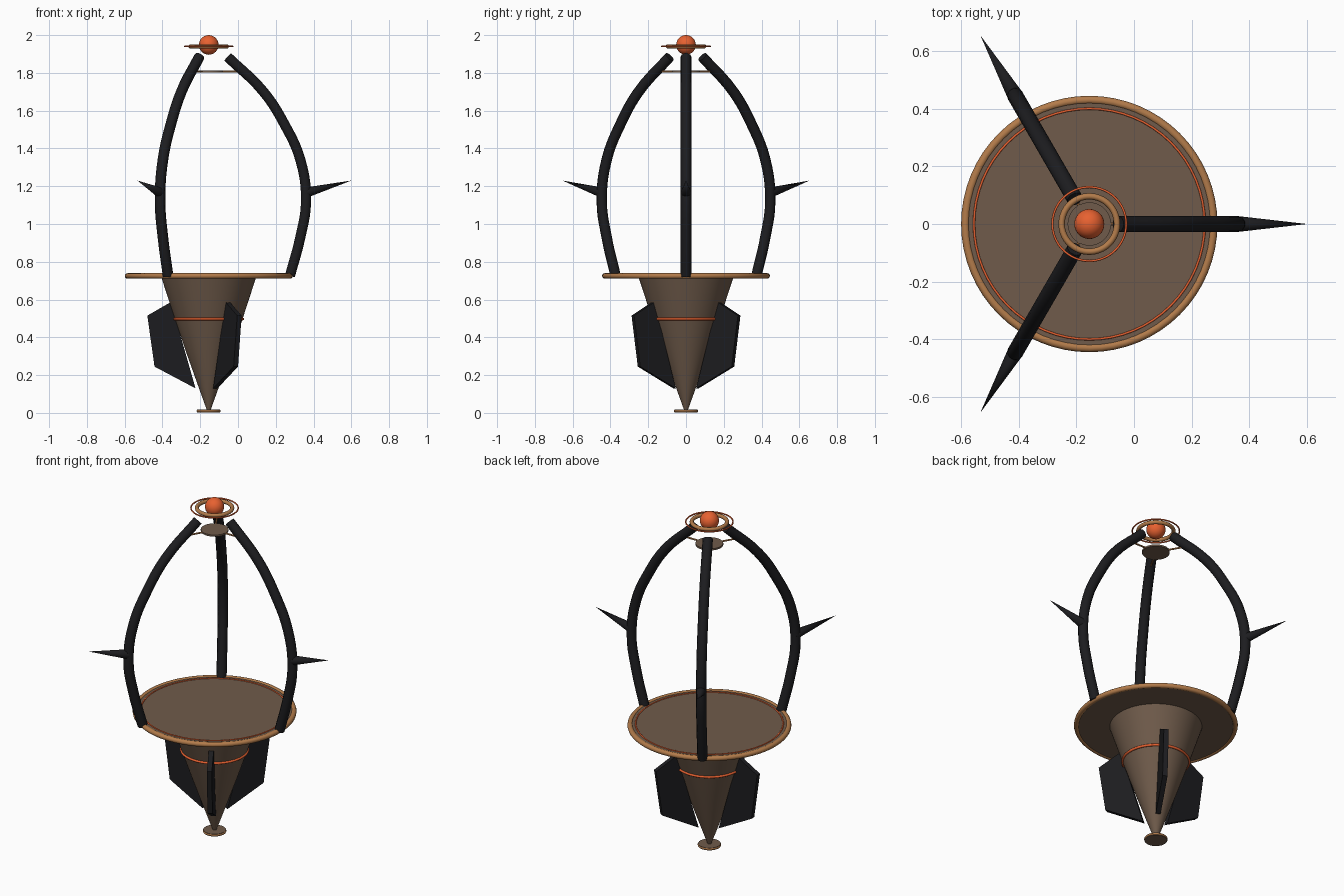
import bpy, bmesh, math
from mathutils import Vector, Matrix

if "Cube" in bpy.data.objects:
    bpy.data.objects.remove(bpy.data.objects["Cube"])

CX = -0.155  # x of the central axis


def mat(name, rgb):
    m = bpy.data.materials.new(name)
    m.diffuse_color = (*rgb, 1)
    m.use_nodes = True
    m.node_tree.nodes["Principled BSDF"].inputs["Base Color"].default_value = m.diffuse_color
    return m


BROWN = mat("brown_shell", (0.16, 0.105, 0.07))
BRONZE = mat("bronze", (0.45, 0.2, 0.07))
ORANGE = mat("orange_glow", (0.8, 0.12, 0.03))
BLACK = mat("black_metal", (0.012, 0.012, 0.014))


def finish(name, material, angle=40):
    ob = bpy.context.object
    ob.name = name
    ob.data.materials.append(material)
    bpy.ops.object.shade_smooth_by_angle(angle=math.radians(angle))
    return ob


def from_bmesh(name, bm, material, angle=40):
    bmesh.ops.recalc_face_normals(bm, faces=bm.faces[:])
    me = bpy.data.meshes.new(name)
    bm.to_mesh(me)
    bm.free()
    ob = bpy.data.objects.new(name, me)
    bpy.context.collection.objects.link(ob)
    bpy.ops.object.select_all(action='DESELECT')
    bpy.context.view_layer.objects.active = ob
    ob.select_set(True)
    return finish(name, material, angle)


def ring(name, R, r, z, material):
    bpy.ops.mesh.primitive_torus_add(major_radius=R, minor_radius=r, major_segments=64,
                                     minor_segments=12, location=(CX, 0, z))
    return finish(name, material, 60)


def disc(name, r, z0, z1, material):
    bpy.ops.mesh.primitive_cylinder_add(vertices=64, radius=r, depth=z1 - z0,
                                        location=(CX, 0, (z0 + z1) / 2))
    return finish(name, material)


def rod(name, a, b, r0, r1, material, sides=16):
    a, b = Vector(a), Vector(b)
    d = b - a
    bpy.ops.mesh.primitive_cone_add(vertices=sides, radius1=r0, radius2=r1, depth=d.length,
                                    location=(a + b) / 2,
                                    rotation=d.to_track_quat('Z', 'Y').to_euler())
    return finish(name, material)


def polar(r, z, deg):
    a = math.radians(deg)
    return Vector((CX + r * math.cos(a), r * math.sin(a), z))


def lathe(name, profile, material, seg=64):
    bm = bmesh.new()
    vs = [bm.verts.new((r, 0, z)) for r, z in profile]
    es = [bm.edges.new(p) for p in zip(vs, vs[1:])]
    bmesh.ops.spin(bm, geom=vs + es, axis=(0, 0, 1), cent=(0, 0, 0),
                   angle=math.tau, steps=seg)
    bmesh.ops.remove_doubles(bm, verts=bm.verts[:], dist=1e-5)
    bm.transform(Matrix.Translation((CX, 0, 0)))
    return from_bmesh(name, bm, material)


# Lower body: pointed hull, foot, plate and trim
lathe("lower_cone", [(0, 0.015), (0.01, 0.015), (0.055, 0.14), (0.119, 0.32), (0.18, 0.5),
                     (0.25, 0.715), (0, 0.715)], BROWN)
disc("foot_disc", 0.061, 0.003, 0.017, BROWN)
ring("foot_trim", 0.058, 0.006, 0.01, BRONZE)
disc("plate", 0.425, 0.715, 0.734, BROWN)
ring("plate_rim", 0.43, 0.0145, 0.725, BRONZE)
ring("plate_inlay", 0.4, 0.004, 0.734, ORANGE)
ring("cone_band", 0.181, 0.007, 0.497, ORANGE)

# Crown: glowing ball, halo rings and small disc
bpy.ops.mesh.primitive_uv_sphere_add(segments=32, ring_count=16, radius=0.052,
                                     location=(CX, 0, 1.948))
finish("crown_ball", ORANGE, 60)
ring("crown_ring", 0.096, 0.011, 1.94, BRONZE)
ring("crown_halo", 0.128, 0.004, 1.94, ORANGE)
disc("crown_disc", 0.075, 1.803, 1.813, BROWN)

ARM = [(0.43, 0.725), (0.485, 0.93), (0.515, 1.12), (0.485, 1.34),
       (0.40, 1.53), (0.29, 1.70), (0.10, 1.885)]
FIN = [(0.07, 0.13), (0.287, 0.245), (0.325, 0.515), (0.2, 0.587)]

for i in range(3):
    deg = 120 * i
    # Curved arm with an outward spike
    cu = bpy.data.curves.new("arm_path", 'CURVE')
    cu.dimensions = '3D'
    cu.bevel_depth = 0.028
    cu.bevel_resolution = 3
    cu.use_fill_caps = True
    cu.resolution_u = 5
    sp = cu.splines.new('BEZIER')
    sp.bezier_points.add(len(ARM) - 1)
    for bp, (r, z) in zip(sp.bezier_points, ARM):
        bp.co = polar(r, z, deg)
        bp.handle_left_type = bp.handle_right_type = 'AUTO'
    ob = bpy.data.objects.new(f"arm_{i + 1}", cu)
    bpy.context.collection.objects.link(ob)
    bpy.ops.object.select_all(action='DESELECT')
    bpy.context.view_layer.objects.active = ob
    ob.select_set(True)
    bpy.ops.object.convert(target='MESH')
    finish(f"arm_{i + 1}", BLACK)
    rod(f"arm_spike_{i + 1}", polar(0.51, 1.165, deg), polar(0.755, 1.23, deg), 0.028, 0, BLACK)
    # Thin spoke from the crown disc to the arm
    rod(f"crown_spoke_{i + 1}", polar(0.03, 1.808, deg), polar(0.18, 1.808, deg),
        0.005, 0.005, BRONZE, 8)

    # Flat fin between the arms
    bm = bmesh.new()
    t = 0.0135
    f = bm.faces.new([bm.verts.new((r, -t, z)) for r, z in FIN])
    ext = bmesh.ops.extrude_face_region(bm, geom=[f], use_keep_orig=True)
    bmesh.ops.translate(bm, vec=(0, 2 * t, 0),
                        verts=[g for g in ext["geom"] if isinstance(g, bmesh.types.BMVert)])
    bm.transform(Matrix.Translation((CX, 0, 0)) @ Matrix.Rotation(math.radians(deg + 60), 4, 'Z'))
    from_bmesh(f"fin_{i + 1}", bm, BLACK, 20)
